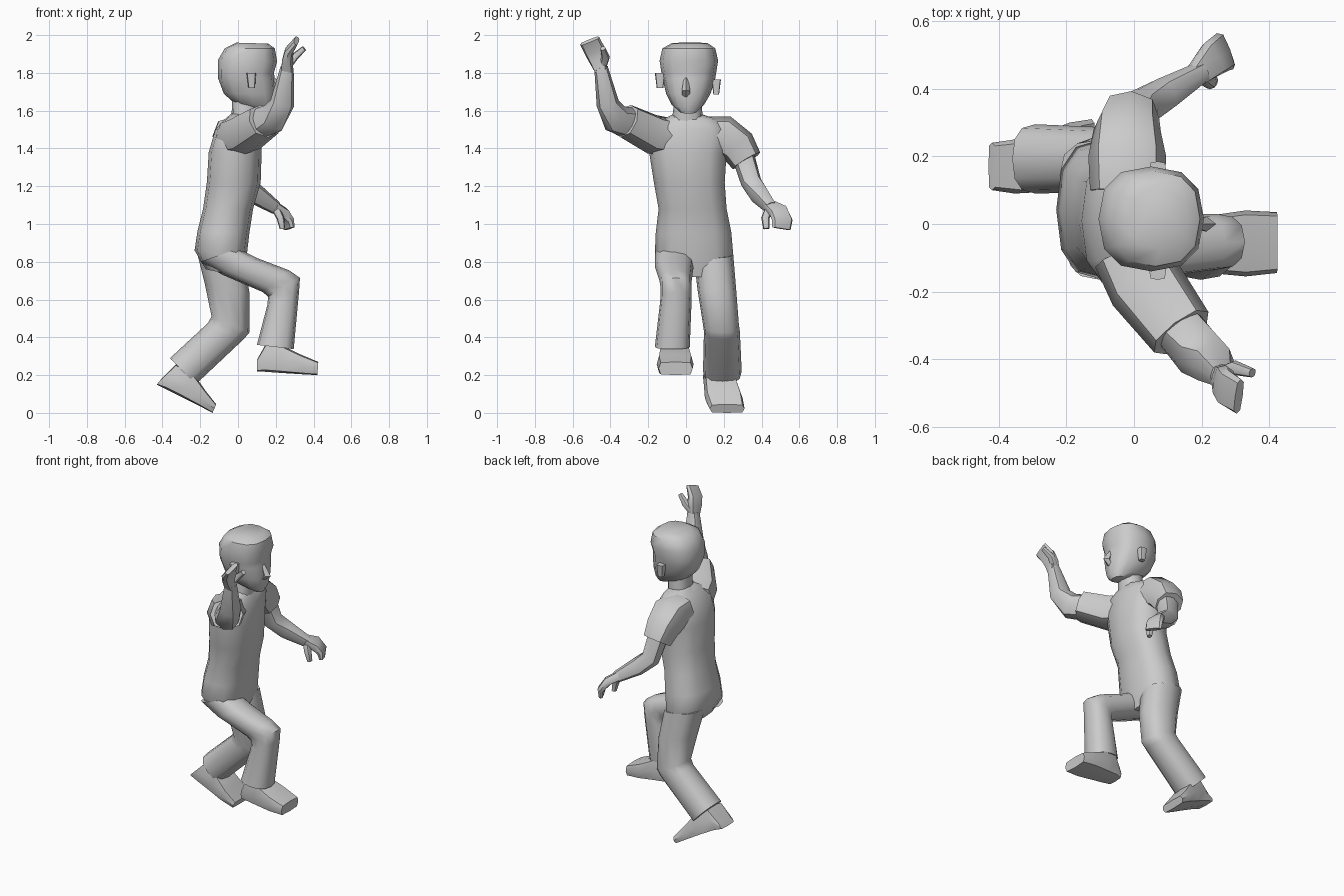
import bpy, bmesh
from math import cos, sin, pi
from mathutils import Vector as V


def skin(name, rings):
    # join successive rings of points into a capped tube
    bm = bmesh.new()
    vs = [[bm.verts.new(p) for p in r] for r in rings]
    n = len(vs[0])
    for a, b in zip(vs, vs[1:]):
        for i in range(n):
            j = (i + 1) % n
            bm.faces.new((a[i], a[j], b[j], b[i]))
    bm.faces.new(vs[0][::-1])
    bm.faces.new(vs[-1])
    bmesh.ops.recalc_face_normals(bm, faces=bm.faces)
    me = bpy.data.meshes.new(name)
    bm.to_mesh(me)
    bm.free()
    ob = bpy.data.objects.new(name, me)
    bpy.context.collection.objects.link(ob)
    bpy.ops.object.select_all(action='DESELECT')
    ob.select_set(True)
    bpy.context.view_layer.objects.active = ob
    bpy.ops.object.shade_smooth_by_angle(angle=0.75)
    return ob


def oval(c, a, b, n=12, p=0.8):
    # superellipse ring around c with half axes a and b
    f = lambda t: abs(t) ** p * (1 if t > 0 else -1)
    return [c + a * f(cos(2 * pi * i / n)) + b * f(sin(2 * pi * i / n)) for i in range(n)]


def body(name, secs, n=12, p=0.8):
    # section: two side-view edge points (x0,z0),(x1,z1) and y range
    rings = []
    for x0, z0, x1, z1, y0, y1 in secs:
        c = V(((x0 + x1) / 2, (y0 + y1) / 2, (z0 + z1) / 2))
        rings.append(oval(c, V(((x1 - x0) / 2, 0, (z1 - z0) / 2)), V((0, (y1 - y0) / 2, 0)), n, p))
    return skin(name, rings)


def limb(name, pts, ref=(0, 0, 1), n=8, p=0.85):
    # point: centre, half size along ref, half size across it
    cs = [V(q[:3]) for q in pts]
    rings = []
    for i, q in enumerate(pts):
        t = (cs[min(i + 1, len(cs) - 1)] - cs[max(i - 1, 0)]).normalized()
        a = V(ref)
        a = (a - t * a.dot(t)).normalized()
        rings.append(oval(cs[i], a * q[3], t.cross(a) * q[4], n, p))
    return skin(name, rings)


# torso and neck
body("torso", [
    (-.17, .76, .02, .72, -.12, .22), (-.23, .86, .045, .82, -.165, .25),
    (-.215, .96, .06, .95, -.16, .24), (-.185, 1.08, .08, 1.08, -.145, .215),
    (-.165, 1.22, .12, 1.22, -.17, .205), (-.155, 1.38, .125, 1.38, -.195, .215),
    (-.12, 1.5, .12, 1.5, -.2, .23), (-.07, 1.555, .1, 1.55, -.13, .17),
    (-.035, 1.585, .09, 1.57, -.075, .09)])
body("neck", [(-.035, 1.55, .1, 1.54, -.075, .09), (-.03, 1.68, .11, 1.66, -.06, .08)])

# head
body("head", [
    (.06, 1.61, .18, 1.585, -.035, .06), (-.02, 1.64, .195, 1.62, -.075, .095),
    (-.075, 1.69, .2, 1.69, -.105, .13), (-.105, 1.77, .195, 1.77, -.125, .155),
    (-.105, 1.8, .19, 1.8, -.13, .16), (-.105, 1.87, .207, 1.86, -.14, .17),
    (-.07, 1.93, .195, 1.93, -.125, .155), (-.01, 1.96, .16, 1.955, -.075, .115)])
limb("nose", [(.185, .0, 1.77, .012, .012), (.215, .0, 1.705, .028, .022), (.19, .0, 1.68, .012, .02)],
     ref=(1, 0, 0), n=4)
for name, y0, y1, z in (("right_ear", -.165, -.11, 1.765), ("left_ear", .135, .185, 1.73)):
    body(name, [(.055, z - .045, .09, z - .045, y0 + .01, y1 - .01),
                (.045, z + .035, .095, z + .035, y0, y1)], n=8, p=.5)

# trouser legs
body("right_leg", [
    (-.2, .8, .0, .87, -.165, .04), (-.08, .73, .1, .82, -.165, .04),
    (.13, .64, .27, .755, -.14, .03), (.16, .615, .328, .715, -.135, .03),
    (.155, .57, .323, .64, -.135, .03), (.1, .36, .295, .338, -.165, .02)])
body("left_leg", [
    (-.22, .86, .03, .82, .04, .25), (-.175, .68, .06, .64, .06, .265),
    (-.14, .51, .06, .425, .09, .28), (-.16, .475, .03, .39, .095, .285),
    (-.36, .29, -.225, .15, .09, .295)])

# shoes
body("right_shoe", [
    (.1, .22, .1, .28, -.115, .0), (.14, .218, .15, .37, -.135, .015),
    (.22, .212, .23, .36, -.145, .025), (.33, .205, .33, .31, -.155, .04),
    (.42, .2, .425, .27, -.145, .035)], n=8, p=.4)
body("left_shoe", [
    (-.43, .15, -.41, .175, .1, .24), (-.38, .125, -.325, .26, .09, .25),
    (-.3, .085, -.23, .2, .095, .27), (-.21, .04, -.17, .115, .1, .3),
    (-.135, .0, -.115, .045, .125, .31)], n=8, p=.4)

# sleeves
limb("left_sleeve", [(-.02, .1, 1.47, .1, .11), (-.02, .2, 1.465, .11, .115),
                     (-.02, .275, 1.41, .1, .1), (-.01, .32, 1.335, .085, .085)], ref=(0, 1, 1))
limb("right_sleeve", [(-.01, -.08, 1.46, .1, .115), (.035, -.18, 1.475, .105, .115),
                      (.14, -.32, 1.545, .092, .1)])

# bare arms
limb("left_arm", [(-.01, .3, 1.37, .06, .065), (.02, .345, 1.22, .055, .06), (.09, .385, 1.16, .05, .055),
                  (.2, .45, 1.085, .032, .036)], ref=(0, 1, 0))
limb("right_arm", [(.11, -.28, 1.53, .075, .085), (.185, -.375, 1.56, .075, .08),
                   (.235, -.415, 1.64, .065, .06), (.26, -.45, 1.83, .035, .036)], ref=(1, 0, 0))

# hands and thumbs
limb("left_hand", [(.185, .44, 1.095, .035, .03), (.235, .49, 1.065, .055, .028),
                   (.265, .51, 1.02, .058, .022), (.27, .505, .975, .054, .014)], ref=(-.05, .1, .03), p=.6)
limb("left_thumb", [(.2, .44, 1.08, .022, .022), (.225, .42, 1.03, .022, .02), (.235, .425, .975, .016, .014)],
     ref=(0, 1, 0))
limb("right_hand", [(.26, -.45, 1.81, .033, .033), (.262, -.465, 1.87, .05, .028),
                    (.272, -.485, 1.92, .056, .024), (.31, -.51, 1.97, .055, .014)], ref=(.02, .1, .05), p=.6)
limb("right_thumb", [(.265, -.44, 1.84, .022, .022), (.3, -.425, 1.885, .022, .02), (.35, -.44, 1.93, .014, .014)],
     ref=(0, 1, 0))
